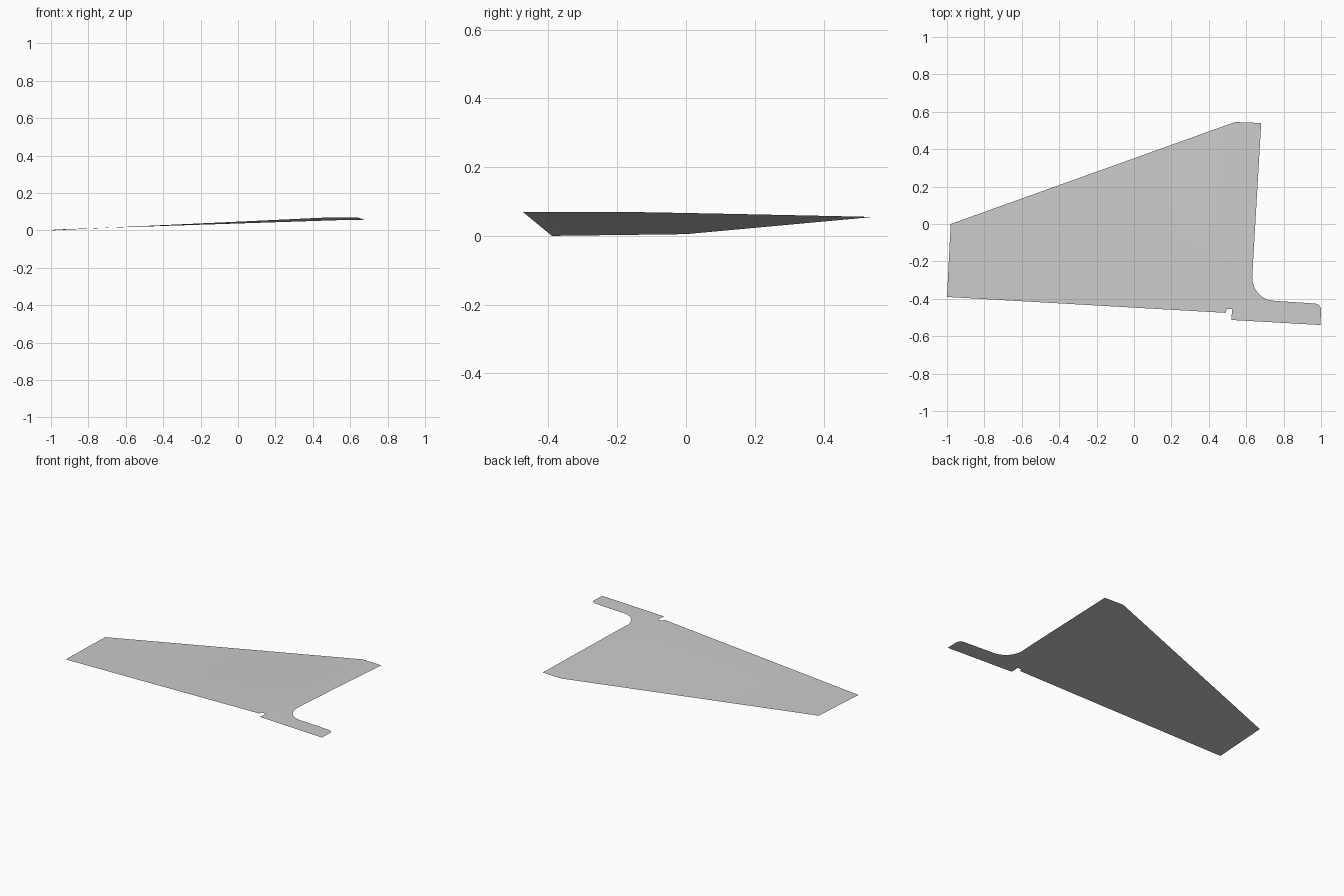
import bpy, bmesh, math
from mathutils import Vector

if "Cube" in bpy.data.objects:
    bpy.data.objects.remove(bpy.data.objects["Cube"])

ROWS, SPANS = 16, 12
TOP = 0.07


def root_height(y):
    # flat towards the leading edge, then drooping to the trailing edge
    return TOP - 0.015 * max(0, (y + 0.2) / 0.745) ** 1.1


def arc(cx, cy, rx, ry, a0, a1, n=8):
    steps = [math.radians(a0 + (a1 - a0) * i / n) for i in range(n + 1)]
    return [(cx + rx * math.cos(a), cy + ry * math.sin(a)) for a in steps]


bm = bmesh.new()

# Tapered panel, lofted from the tip section to the root section
tip_front, tip_back = Vector((-1, -0.39, 0)), Vector((-0.98, 0, 0.005))
root_front, root_back = Vector((0.49, -0.475, 0)), Vector((0.54, 0.545, 0))
grid = []
for k in range(ROWS + 1):
    s = k / ROWS
    tip = tip_front.lerp(tip_back, s)
    root = root_front.lerp(root_back, s)
    root.z = root_height(root.y)
    grid.append([bm.verts.new(tip.lerp(root, i / SPANS)) for i in range(SPANS + 1)])
for a, b in zip(grid, grid[1:]):
    for i in range(SPANS):
        bm.faces.new((a[i], a[i + 1], b[i + 1], b[i]))

# Straight strip along the root edge, behind the fillet
FIRST = 3
edge = []
for k in range(FIRST, ROWS + 1):
    co = grid[k][-1].co
    f = (k - FIRST) / (ROWS - FIRST)
    y = co.y - 0.005 * f
    edge.append(bm.verts.new((0.632 + 0.048 * f, y, co.z)))
for j in range(len(edge) - 1):
    inner = grid[FIRST + j][-1], grid[FIRST + j + 1][-1]
    bm.faces.new((inner[0], edge[j], edge[j + 1], inner[1]))

# Flat root tab with notch, rounded corner and fillet
outline = [(0.495, -0.455), (0.525, -0.455), (0.52, -0.513), (0.997, -0.54)]
outline += arc(0.965, -0.46, 0.035, 0.035, 0, 90)
outline += [(0.86, -0.418)]
outline += arc(0.752, -0.284, 0.12, 0.127, 270, 190)
tab = [bm.verts.new((x, y, TOP)) for x, y in outline]
inner = [grid[k][-1] for k in range(FIRST, -1, -1)]
bm.faces.new(inner + tab + [edge[0]])

for face in bm.faces:
    face.smooth = True
bmesh.ops.recalc_face_normals(bm, faces=bm.faces)
if sum(f.normal.z for f in bm.faces) < 0:
    bmesh.ops.reverse_faces(bm, faces=bm.faces)

mesh = bpy.data.meshes.new("wing_panel")
bm.to_mesh(mesh)
bm.free()
panel = bpy.data.objects.new("wing_panel", mesh)
bpy.context.collection.objects.link(panel)

# Plain grey sheet
grey = bpy.data.materials.new("light_grey")
grey.use_nodes = True
colour = (0.6, 0.6, 0.6, 1)
grey.diffuse_color = colour
grey.node_tree.nodes["Principled BSDF"].inputs["Base Color"].default_value = colour
mesh.materials.append(grey)
